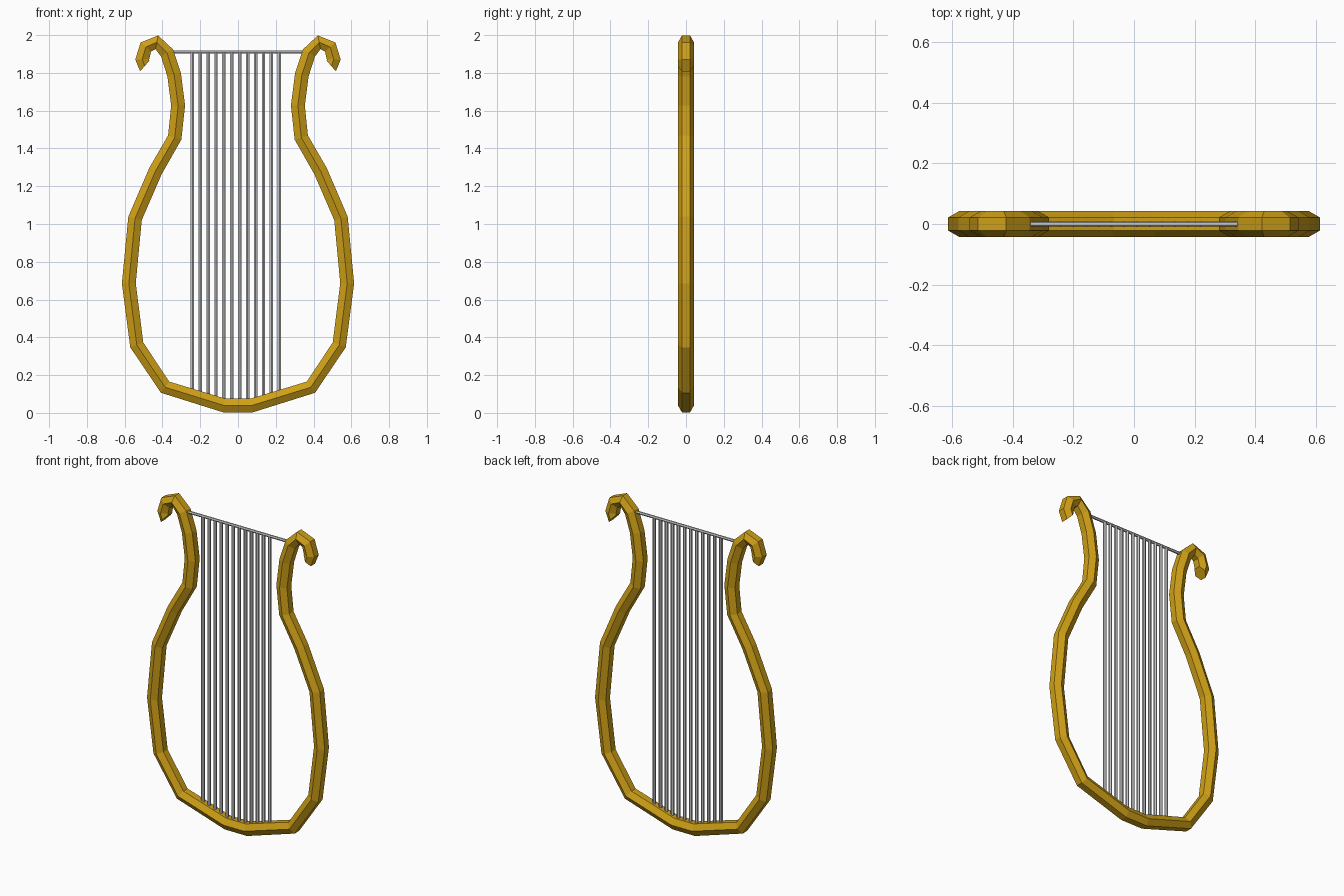
import bpy, bmesh, math
from mathutils import Vector

if "Cube" in bpy.data.objects:
    bpy.data.objects.remove(bpy.data.objects["Cube"])


def material(name, rgb):
    m = bpy.data.materials.new(name)
    m.diffuse_color = (*rgb, 1)
    m.use_nodes = True
    m.node_tree.nodes["Principled BSDF"].inputs["Base Color"].default_value = m.diffuse_color
    return m


gold = material("gold", (0.62, 0.35, 0.008))
silver = material("silver_grey", (0.58, 0.58, 0.58))


def finish(bm, name, mat):
    bmesh.ops.recalc_face_normals(bm, faces=bm.faces)
    me = bpy.data.meshes.new(name)
    bm.to_mesh(me)
    bm.free()
    me.materials.append(mat)
    ob = bpy.data.objects.new(name, me)
    bpy.context.collection.objects.link(ob)
    return ob


def tube(name, path, radius, mat, sides=6, end_dirs=None):
    """Hexagonal tube along a path in the xz plane, with a corner facing front."""
    pts = [Vector((x, 0, z)) for x, z in path]
    bm = bmesh.new()
    rings = []
    for i, p in enumerate(pts):
        before = (p - pts[i - 1]).normalized() if i else Vector()
        after = (pts[i + 1] - p).normalized() if i < len(pts) - 1 else Vector()
        t = (before + after).normalized()
        if end_dirs and i in (0, len(pts) - 1):
            t = Vector(end_dirs[0 if i == 0 else 1]).normalized()
        n = Vector((-t.z, 0, t.x))
        ring = []
        for k in range(sides):
            a = 2 * math.pi * k / sides
            ring.append(bm.verts.new(p + n * (radius * math.sin(a))
                                     + Vector((0, -radius * math.cos(a), 0))))
        rings.append(ring)
    for a, b in zip(rings, rings[1:]):
        for k in range(sides):
            j = (k + 1) % sides
            bm.faces.new((a[k], a[j], b[j], b[k]))
    bm.faces.new(rings[0])
    bm.faces.new(rings[-1])
    return finish(bm, name, mat)


# Curved frame: right half from the base up to the curled horn, then mirrored
half = [(0.072, 0.039), (0.386, 0.136), (0.536, 0.36), (0.578, 0.686),
        (0.545, 1.03), (0.437, 1.28), (0.335, 1.458), (0.317, 1.627),
        (0.338, 1.79), (0.376, 1.906), (0.43, 1.962), (0.488, 1.937),
        (0.507, 1.872), (0.494, 1.836)]
path = [(-x, z) for x, z in reversed(half)] + half
tube("lyre_frame", path, 0.0425, gold,
     end_dirs=((-0.75, 0, 0.66), (-0.75, 0, -0.66)))

# Crossbar between the arms
tube("crossbar", [(-0.36, 1.91), (0.36, 1.91)], 0.009, silver)


def frame_height(x):
    """Height of the frame's centre line along the bottom."""
    (x0, z0), (x1, z1) = half[:2]
    return z0 + max(0, abs(x) - x0) * (z1 - z0) / (x1 - x0)


# Twelve strings
for i in range(12):
    x = -0.242 + i * 0.0419
    tube(f"string_{i + 1}", [(x, frame_height(x)), (x, 1.91)], 0.0105, silver)
